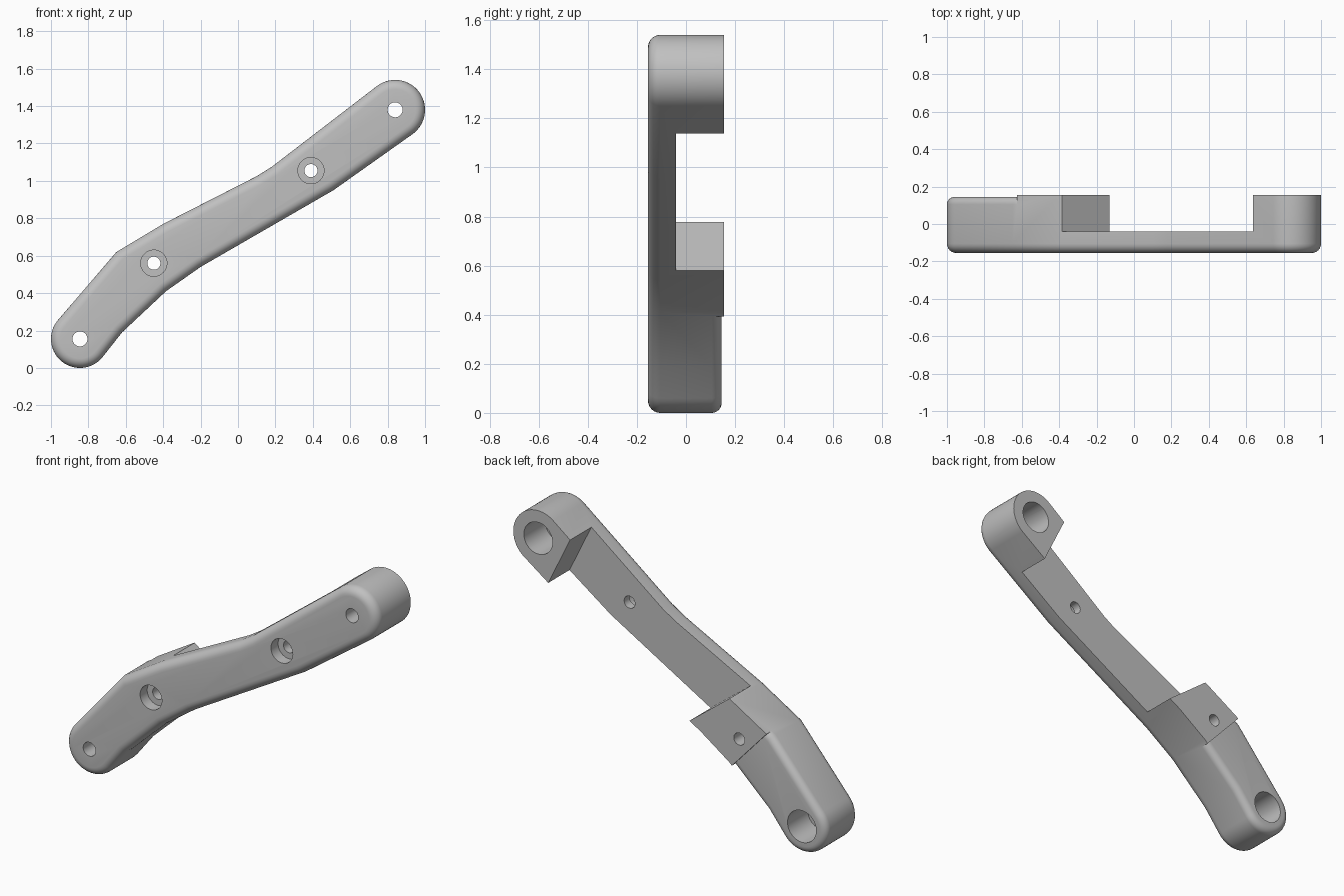
import bpy, bmesh, math
from mathutils import Vector

cube = bpy.data.objects.get("Cube")
if cube:
    bpy.data.objects.remove(cube)

FRONT, BACK, ARM_BACK = -0.155, 0.155, 0.145
ROUND_FRONT, ROUND_BACK = 0.05, 0.04
LOW_END, HIGH_END = (-0.845, 0.155), (0.84, 1.38)

mat = bpy.data.materials.new("plain_grey")
mat.use_nodes = True
GREY = (0.53, 0.53, 0.53, 1)
mat.diffuse_color = GREY
mat.node_tree.nodes["Principled BSDF"].inputs["Base Color"].default_value = GREY


def arc(center, r, a0, a1, n=28):
    angles = [math.radians(a0 + (a1 - a0) * i / n) for i in range(n + 1)]
    return [(center[0] + r * math.cos(a), center[1] + r * math.sin(a)) for a in angles]


def prism(points, y0, y1):
    """Closed solid from an x-z outline, spanning y0 to y1."""
    bm = bmesh.new()
    face = bm.faces.new([bm.verts.new((x, y0, z)) for x, z in points])
    out = bmesh.ops.extrude_face_region(bm, geom=[face])
    for v in out["geom"]:
        if isinstance(v, bmesh.types.BMVert):
            v.co.y = y1
    bmesh.ops.recalc_face_normals(bm, faces=bm.faces[:])
    return bm


def round_rim(bm, y, radius):
    rim = [e for e in bm.edges if all(abs(v.co.y - y) < 1e-5 for v in e.verts)]
    bmesh.ops.bevel(bm, geom=rim, offset=radius, offset_type='OFFSET',
                    segments=6, profile=0.5, affect='EDGES', clamp_overlap=False)


def cut(bm, co, no, **kw):
    bmesh.ops.bisect_plane(bm, geom=bm.verts[:] + bm.edges[:] + bm.faces[:],
                           plane_co=co, plane_no=no, dist=1e-6, **kw)


def make_object(name, bm):
    mesh = bpy.data.meshes.new(name)
    bm.to_mesh(mesh)
    bm.free()
    ob = bpy.data.objects.new(name, mesh)
    bpy.context.collection.objects.link(ob)
    return ob


# Bent bar outline with a round eye at each end
outline = (arc(LOW_END, 0.155, 322, 138)
           + [(-0.65, 0.62), (-0.40, 0.77), (0.10, 1.025), (0.18, 1.075)]
           + arc(HIGH_END, 0.16, 127, -54)
           + [(0.51, 0.95), (-0.20, 0.54), (-0.385, 0.41), (-0.62, 0.19)])

# Line where the thick pad steps down to the thinner lower arm
step_co = Vector((-0.62, 0, 0.63))
step_no = Vector((0.24, 0, 0.22)).normalized()

# Upper bar: rounded front rim, sharp back
upper = prism(outline, FRONT, BACK)
round_rim(upper, FRONT, ROUND_FRONT)
cut(upper, (0, ARM_BACK - ROUND_BACK, 0), (0, 1, 0))
cut(upper, step_co, step_no, clear_inner=True)

# Lower arm: rounded front and back rims
lower = prism(outline, FRONT, ARM_BACK)
round_rim(lower, FRONT, ROUND_FRONT)
round_rim(lower, ARM_BACK, ROUND_BACK)
cut(lower, step_co, step_no, clear_outer=True)

# Weld the two and close the small step between them
temp = bpy.data.meshes.new("temp")
lower.to_mesh(temp)
lower.free()
upper.from_mesh(temp)
bpy.data.meshes.remove(temp)
bmesh.ops.remove_doubles(upper, verts=upper.verts[:], dist=2e-4)
bmesh.ops.holes_fill(upper, edges=[e for e in upper.edges if e.is_boundary], sides=0)
bmesh.ops.recalc_face_normals(upper, faces=upper.faces[:])
bmesh.ops.dissolve_limit(upper, angle_limit=0.002, verts=upper.verts[:], edges=upper.edges[:])
bar = make_object("bracket_bar", upper)
bar.data.materials.append(mat)


def subtract(name, points, y0, y1):
    cutter = make_object(name, prism(points, y0, y1))
    cutter.hide_render = True
    mod = bar.modifiers.new(name, 'BOOLEAN')
    mod.operation, mod.solver, mod.object = 'DIFFERENCE', 'EXACT', cutter
    bpy.context.view_layer.objects.active = bar
    bpy.ops.object.modifier_apply(modifier=name)
    bpy.data.objects.remove(cutter)


def drill(name, center, r, y0, y1):
    subtract(name, arc(center, r, 0, 352.5, 47), y0, y1)


# Long recess in the back between the pad and the upper eye
subtract("back_recess", [(-0.65, 0.98), (0.13, 0.38), (0.91, 0.864), (0.50, 1.70)], -0.04, 0.4)

# End eyes: small through hole, wide bore from the back
for i, c in enumerate((LOW_END, HIGH_END)):
    drill(f"eye_hole_{i}", c, 0.04, -0.3, 0.3)
    drill(f"eye_bore_{i}", c, 0.092, -0.04, 0.3)

# Bolt holes: small through hole, counterbore from the front
for i, c in enumerate(((-0.45, 0.56), (0.39, 1.055))):
    drill(f"bolt_hole_{i}", c, 0.035, -0.3, 0.3)
    drill(f"bolt_counterbore_{i}", c, 0.07, -0.3, -0.09)

for ob in bpy.context.selected_objects:
    ob.select_set(False)
bar.select_set(True)
bpy.context.view_layer.objects.active = bar
bpy.ops.object.shade_smooth_by_angle(angle=math.radians(32))
